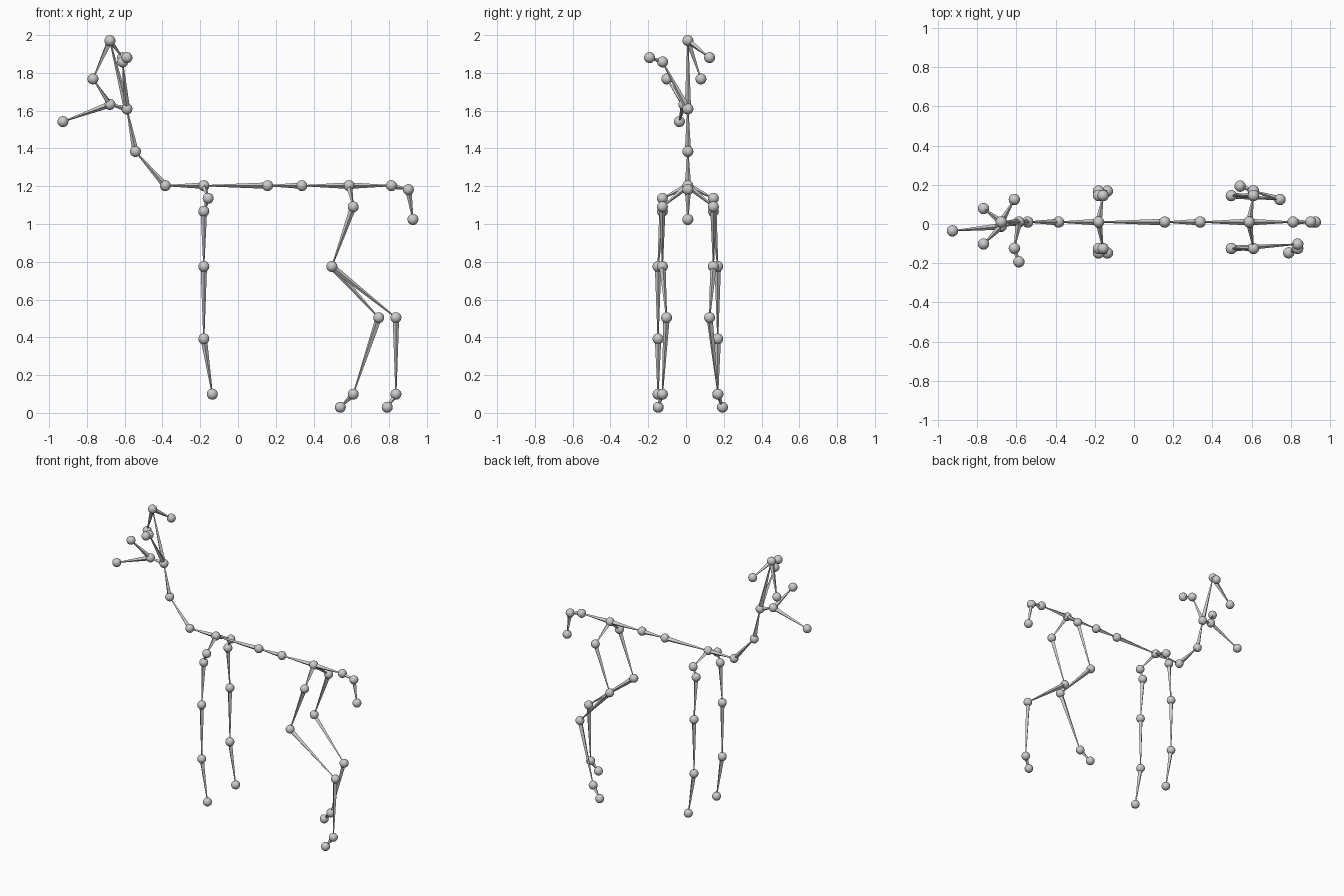
import bpy, bmesh
from mathutils import Vector, Matrix

if "Cube" in bpy.data.objects:
    bpy.data.objects.remove(bpy.data.objects["Cube"])

R = 0.029   # joint ball radius
W = 0.017   # bone radius at its wide end
Y = 0.01    # centre line


def smooth_ball(name, p):
    bm = bmesh.new()
    bmesh.ops.create_uvsphere(bm, u_segments=20, v_segments=12, radius=R)
    bmesh.ops.translate(bm, verts=bm.verts, vec=p)
    for f in bm.faces:
        f.smooth = True
    add(name, bm)


def bone(name, a, b):
    # four-sided pyramid, wide at the parent joint and pointed at the child
    a, b = Vector(a), Vector(b)
    d = b - a
    bm = bmesh.new()
    w = min(W, d.length * 0.2)
    rot = d.to_track_quat('Z', 'Y').to_matrix().to_4x4()
    bmesh.ops.create_cone(bm, cap_ends=True, segments=4, radius1=w,
                          radius2=0.003, depth=d.length,
                          matrix=Matrix.Translation((a + b) / 2) @ rot)
    add(name, bm)


def add(name, bm):
    me = bpy.data.meshes.new(name)
    bm.to_mesh(me)
    bm.free()
    ob = bpy.data.objects.new(name, me)
    bpy.context.collection.objects.link(ob)


def chain(name, start, *points):
    # joints and bones running on from an already placed joint
    prev = start
    for p in points:
        smooth_ball(name + "_joint", p)
        bone(name + "_bone", prev, p)
        prev = p


# spine, neck and tail
pelvis = (0.588, Y, 1.203)
chest = (-0.181, Y, 1.203)
head = (-0.588, Y, 1.609)
smooth_ball("pelvis_joint", pelvis)
chain("spine", pelvis, (0.338, Y, 1.203), (0.157, Y, 1.203), chest)
chain("neck", chest, (-0.385, Y, 1.203), (-0.543, Y, 1.384), head)
chain("tail", pelvis, (0.812, Y, 1.203), (0.902, Y, 1.182), (0.926, Y, 1.024))

# head: crown, muzzle, ears and brows
crown = (-0.678, Y, 1.971)
muzzle = (-0.678, -0.012, 1.633)
chain("crown", head, crown)
chain("muzzle", head, muzzle, (-0.927, -0.035, 1.542))
chain("left_ear", crown, (-0.611, 0.125, 1.881))
chain("left_brow", crown, (-0.768, 0.079, 1.768))
chain("right_brow", muzzle, (-0.768, -0.102, 1.768))
chain("right_ear", head, (-0.611, -0.124, 1.858), (-0.588, -0.193, 1.881))

# legs, mirrored about the centre line
for side, s in (("left", 1), ("right", -1)):
    up, low = Y + s * 0.135, Y + s * 0.158
    chain(side + "_front_leg", chest, (-0.158, up, 1.136), (-0.181, up, 1.067),
          (-0.181, low, 0.775), (-0.181, low, 0.392), (-0.136, low, 0.099))

    hip, knee = (0.610, up, 1.091), (0.497, up, 0.775)
    if s > 0:
        foot = [(0.745, 0.125, 0.504), (0.610, 0.169, 0.099), (0.542, 0.193, 0.030)]
    else:
        foot = [(0.836, -0.103, 0.504), (0.836, -0.125, 0.099), (0.790, -0.147, 0.030)]
    chain(side + "_hind_leg", pelvis, hip, knee, *foot)
